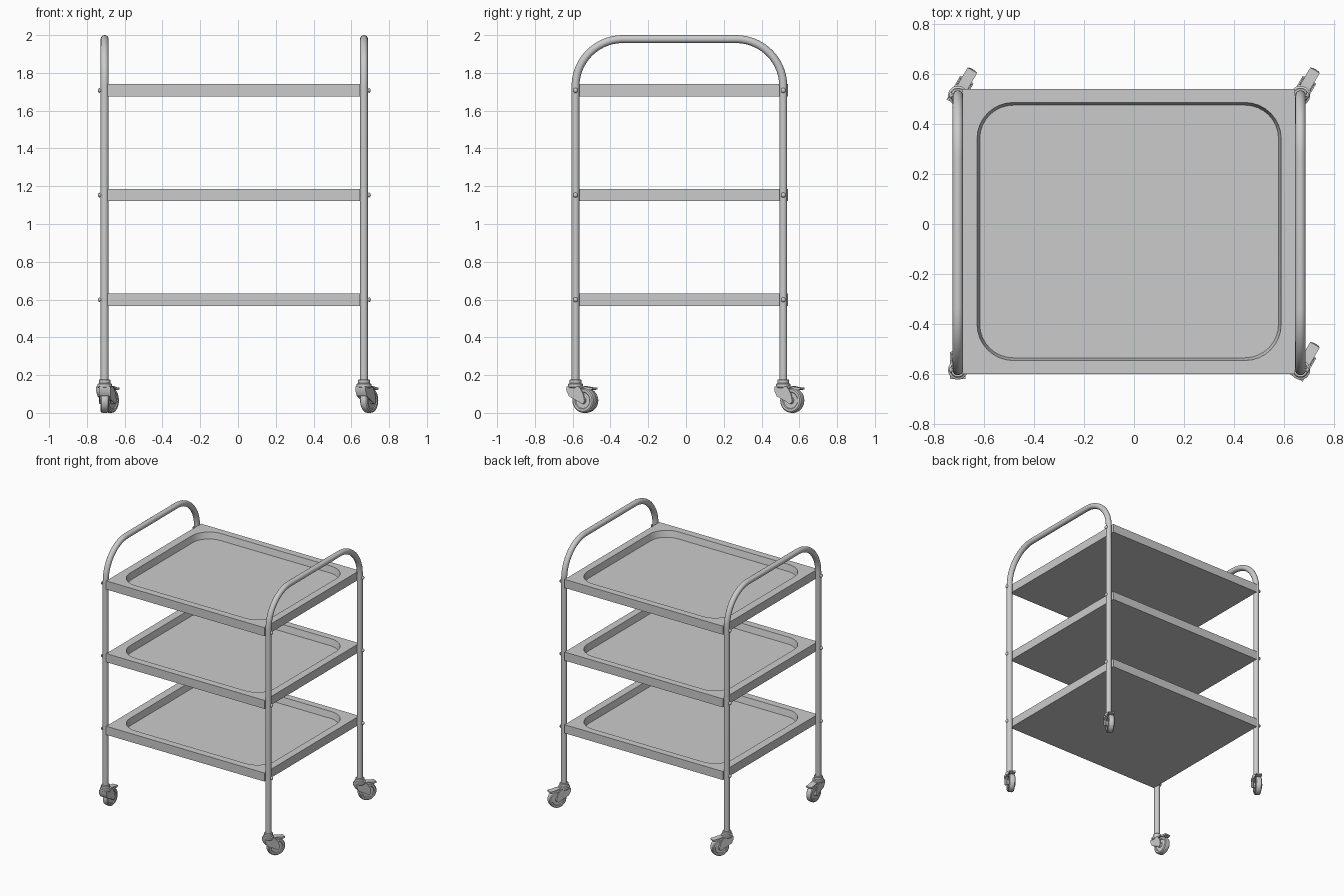
import bpy, bmesh, math
from mathutils import Matrix, Vector

if "Cube" in bpy.data.objects:
    bpy.data.objects.remove(bpy.data.objects["Cube"])

POST_X = (-0.706, 0.667)
POST_Y = (-0.585, 0.515)
TRAY_Z = (0.567, 1.121, 1.675)
TUBE_R = 0.021


def finish(name, bm, matrix=Matrix(), angle=35):
    bmesh.ops.recalc_face_normals(bm, faces=bm.faces[:])
    mesh = bpy.data.meshes.new(name)
    bm.to_mesh(mesh)
    bm.free()
    ob = bpy.data.objects.new(name, mesh)
    bpy.context.collection.objects.link(ob)
    ob.matrix_world = matrix
    bpy.ops.object.select_all(action='DESELECT')
    ob.select_set(True)
    bpy.context.view_layer.objects.active = ob
    bpy.ops.object.shade_smooth_by_angle(angle=math.radians(angle))
    return ob


def lathe(name, profile, matrix, steps=32):
    """Spin (radius, height) points about the local z axis."""
    bm = bmesh.new()
    verts = [bm.verts.new((r, 0, z)) for r, z in profile]
    edges = [bm.edges.new(p) for p in zip(verts, verts[1:])]
    bmesh.ops.spin(bm, geom=verts + edges, axis=(0, 0, 1), cent=(0, 0, 0),
                   angle=math.tau, steps=steps)
    bmesh.ops.remove_doubles(bm, verts=bm.verts[:], dist=1e-5)
    return finish(name, bm, matrix)


def extrude_yz(name, outline, x0, x1, matrix):
    """Extrude a (y, z) outline from x0 to x1."""
    bm = bmesh.new()
    face = bm.faces.new([bm.verts.new((x0, y, z)) for y, z in outline])
    new = bmesh.ops.extrude_face_region(bm, geom=[face])['geom']
    bmesh.ops.translate(bm, vec=(x1 - x0, 0, 0),
                        verts=[g for g in new if isinstance(g, bmesh.types.BMVert)])
    return finish(name, bm, matrix)


def arc(cx, cy, r, a0, a1, n):
    return [(cx + r * math.cos(math.radians(a0 + (a1 - a0) * i / n)),
             cy + r * math.sin(math.radians(a0 + (a1 - a0) * i / n))) for i in range(n + 1)]


def rounded_rect(x0, x1, y0, y1, r, n=8):
    pts = []
    for k, (cx, cy) in enumerate([(x1 - r, y1 - r), (x0 + r, y1 - r),
                                  (x0 + r, y0 + r), (x1 - r, y0 + r)]):
        pts += arc(cx, cy, r, 90 * k, 90 * k + 90, n)
    return pts


# Tray: solid slab with a rounded recess in the top
def tray(name, z):
    x0, x1, y0, y1, h, depth, n = -0.69, 0.646, -0.602, 0.54, 0.065, 0.048, 8
    bm = bmesh.new()
    corners = [(x1, y1), (x0, y1), (x0, y0), (x1, y0)]
    low = [bm.verts.new((x, y, z)) for x, y in corners]
    top = [bm.verts.new((x, y, z + h)) for x, y in corners]
    rim = [bm.verts.new((x, y, z + h))
           for x, y in rounded_rect(-0.629, 0.59, -0.547, 0.487, 0.145, n)]
    floor = [bm.verts.new((x, y, z + h - depth))
             for x, y in rounded_rect(-0.618, 0.579, -0.536, 0.476, 0.134, n)]
    bm.faces.new(low)
    bm.faces.new(floor)
    count = len(rim)
    for k in range(4):
        j = (k + 1) % 4
        bm.faces.new((low[k], low[j], top[j], top[k]))
        first = k * (n + 1)
        for i in range(n):
            bm.faces.new((top[k], rim[first + i], rim[first + i + 1]))
        bm.faces.new((top[k], rim[first + n], rim[(first + n + 1) % count], top[j]))
    for i in range(count):
        j = (i + 1) % count
        bm.faces.new((rim[i], rim[j], floor[j], floor[i]))
    finish(name, bm, angle=30)


for level, z in zip(("bottom", "middle", "top"), TRAY_Z):
    tray(level + "_tray", z)


# Side frame: one bent tube making two legs and a push handle
def side_frame(name, x):
    r, zc = 0.25, 1.979
    path = [(POST_Y[0], 0.15)]
    path += arc(POST_Y[0] + r, zc - r, r, 180, 90, 14)
    path += arc(POST_Y[1] - r, zc - r, r, 90, 0, 14)
    path += [(POST_Y[1], 0.15)]
    curve = bpy.data.curves.new(name, 'CURVE')
    curve.dimensions = '3D'
    curve.bevel_depth = TUBE_R
    curve.bevel_resolution = 6
    curve.use_fill_caps = True
    spline = curve.splines.new('POLY')
    spline.points.add(len(path) - 1)
    for p, (y, z) in zip(spline.points, path):
        p.co = (x, y, z, 1)
    spline.use_smooth = True
    bpy.context.collection.objects.link(bpy.data.objects.new(name, curve))


# Swivel caster, trailing towards local +y
def caster(name, x, y, turn):
    m = Matrix.Translation((x, y, 0)) @ Matrix.Rotation(math.radians(-turn), 4, 'Z')
    lathe(name + "_socket", [(0, 0.132), (0.034, 0.132), (0.039, 0.138), (0.039, 0.153),
                             (0.031, 0.157), (0.031, 0.174), (0.027, 0.178), (0, 0.178)], m)
    # fork cheeks reaching down to the axle, and the hood joining them
    cheek = [(-0.036, 0.14), (-0.036, 0.115), (-0.022, 0.088), (0.03, 0.062)]
    cheek += arc(0.055, 0.066, 0.017, 215, 380, 8)
    cheek += [(0.064, 0.1), (0.05, 0.125), (0.036, 0.14)]
    for side, a, b in (("left", -0.031, -0.024), ("right", 0.024, 0.031)):
        extrude_yz(f"{name}_{side}_fork", cheek, a, b, m)
    hood = [(-0.036, 0.14), (-0.036, 0.115), (-0.022, 0.09), (-0.013, 0.092),
            (0.005, 0.115), (0.036, 0.134), (0.036, 0.14)]
    extrude_yz(name + "_hood", hood, -0.025, 0.025, m)
    # brake pedal
    pedal = [(0.02, 0.14), (0.02, 0.131), (0.06, 0.134), (0.095, 0.12),
             (0.117, 0.124), (0.117, 0.134), (0.09, 0.136), (0.06, 0.142)]
    extrude_yz(name + "_pedal", pedal, -0.022, 0.022, m)
    # wheel with dished hub
    wheel = m @ Matrix.Translation((0, 0.055, 0.066)) @ Matrix.Rotation(math.pi / 2, 4, 'Y')
    half = [(0, 0.027), (0.018, 0.027), (0.02, 0.017), (0.042, 0.017),
            (0.046, 0.022), (0.058, 0.022), (0.064, 0.017), (0.066, 0.008)]
    lathe(name + "_wheel", half + [(r, -h) for r, h in reversed(half)], wheel)


for side, x, out in (("left", POST_X[0], -1), ("right", POST_X[1], 1)):
    side_frame(side + "_frame", x)
    for end, y in zip(("front", "back"), POST_Y):
        caster(f"{end}_{side}_caster", x, y, 0 if (side, end) == ("left", "front") else 30)
        # domed bolts through the leg into each tray
        for level, z in zip(("bottom", "middle", "top"), TRAY_Z):
            m = Matrix.Translation((x, y, z + 0.032)) @ Matrix.Rotation(out * math.pi / 2, 4, 'Y')
            lathe(f"{end}_{side}_{level}_bolt",
                  [(0, -0.03), (0.007, -0.03), (0.007, 0.024), (0.013, 0.024),
                   (0.013, 0.027), (0.01, 0.032), (0.005, 0.035), (0, 0.036)], m, 16)
